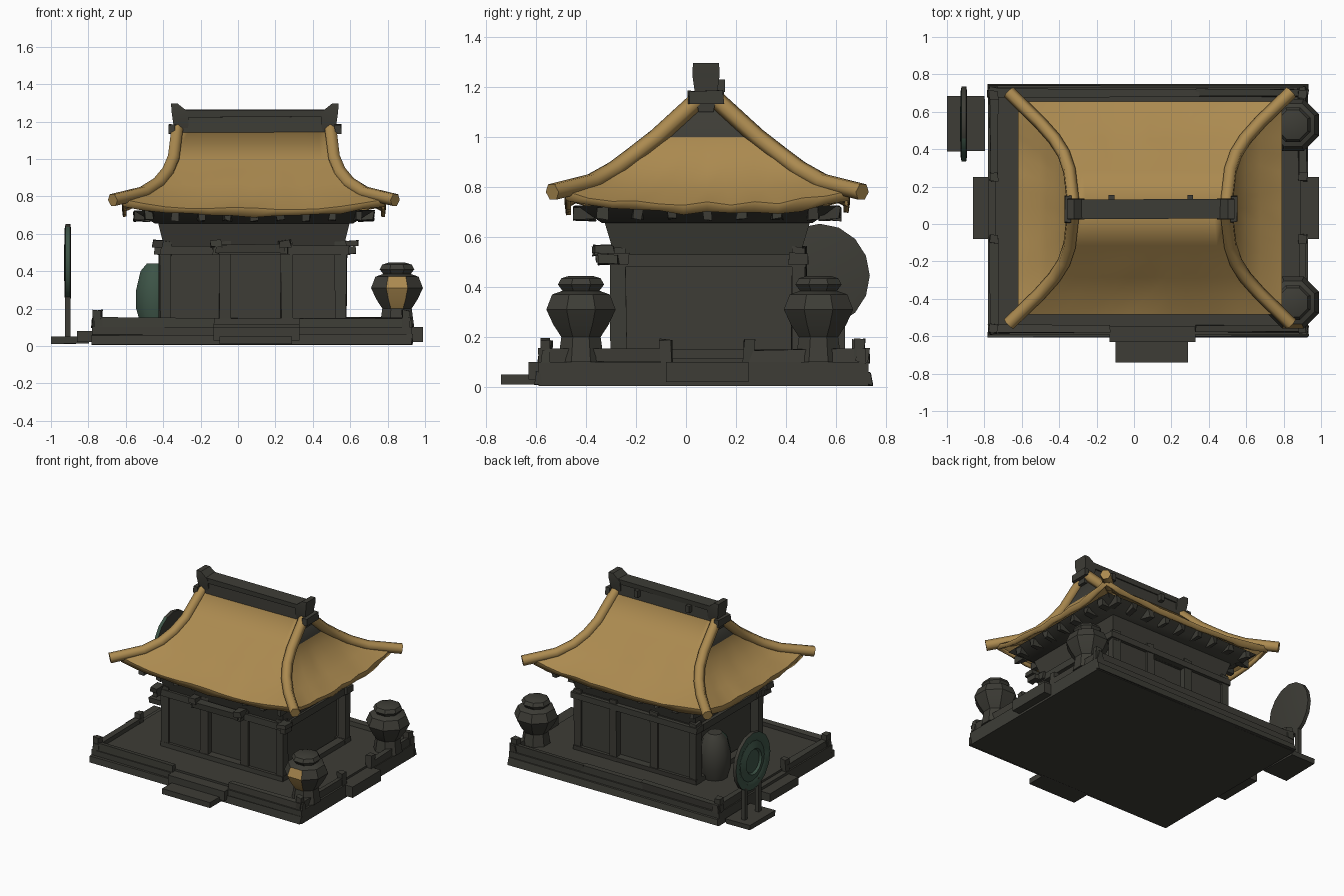
import bpy, bmesh, math, random
from mathutils import Vector

random.seed(4)
cube = bpy.data.objects.get("Cube")
if cube:
    bpy.data.objects.remove(cube, do_unlink=True)


def material(name, rgb):
    m = bpy.data.materials.new(name)
    m.use_nodes = True
    m.diffuse_color = (*rgb, 1)
    bsdf = m.node_tree.nodes["Principled BSDF"]
    bsdf.inputs["Base Color"].default_value = (*rgb, 1)
    bsdf.inputs["Roughness"].default_value = 0.9
    return m


DARK = material("dark timber", (0.047, 0.046, 0.037))
GOLD = material("golden thatch", (0.41, 0.255, 0.08))
GREEN = material("aged green", (0.046, 0.088, 0.062))
CX, CY = 0.085, 0.085  # centre of the house
parts = []


def finish(name, bm, mats):
    bmesh.ops.recalc_face_normals(bm, faces=bm.faces)
    me = bpy.data.meshes.new(name)
    bm.to_mesh(me)
    bm.free()
    ob = bpy.data.objects.new(name, me)
    bpy.context.collection.objects.link(ob)
    for m in mats:
        me.materials.append(m)
    parts.append(ob)
    return ob


def loft(name, rings, mats=(DARK,), caps=True, rule=None):
    """Skin a stack of point rings; rule picks each face's material."""
    bm = bmesh.new()
    rows = [[bm.verts.new(p) for p in r] for r in rings]
    n = len(rows[0])
    for a, b in zip(rows, rows[1:]):
        for i in range(n):
            j = (i + 1) % n
            bm.faces.new((a[i], a[j], b[j], b[i]))
    if caps:
        bm.faces.new(rows[0])
        bm.faces.new(rows[-1])
    bmesh.ops.recalc_face_normals(bm, faces=bm.faces)
    if rule:
        for f in bm.faces:
            f.material_index = rule(f.normal, f.calc_center_median())
    return finish(name, bm, mats)


def rect(cx, cy, hx, hy, z):
    return [(cx + sx * hx, cy + sy * hy, z)
            for sx, sy in ((-1, -1), (1, -1), (1, 1), (-1, 1))]


def box(name, x0, x1, y0, y1, z0, z1, wob=0.0):
    """Box with optional slight hand-hewn irregularity."""
    rings = [rect((x0 + x1) / 2, (y0 + y1) / 2, (x1 - x0) / 2, (y1 - y0) / 2, z)
             for z in (z0, z1)]
    if wob:
        rings = [[tuple(c + random.uniform(-wob, wob) for c in p) for p in r] for r in rings]
    return loft(name, rings)


def frustum(name, a, b):
    return loft(name, [rect(CX, CY, hx, hy, z) for z, hx, hy in (a, b)])


def lathe(name, x, y, profile, sides=8, mats=(DARK,), rule=None):
    step = math.tau / sides
    rings = [[(x + r * math.cos((i + 0.5) * step), y + r * math.sin((i + 0.5) * step), z)
              for i in range(sides)] for z, r in profile]
    return loft(name, rings, mats, rule=rule)


def tube(name, points, radius, mat):
    cu = bpy.data.curves.new(name, "CURVE")
    cu.dimensions = "3D"
    cu.bevel_depth = radius
    cu.bevel_resolution = 1
    cu.use_fill_caps = True
    sp = cu.splines.new("POLY")
    sp.points.add(len(points) - 1)
    for p, co in zip(sp.points, points):
        p.co = (*co, 1)
    cu.materials.append(mat)
    ob = bpy.data.objects.new(name, cu)
    bpy.context.collection.objects.link(ob)


# Platform, steps and rim
X0, X1, Y0, Y1 = -0.78, 0.93, -0.59, 0.73
box("platform", X0, X1, Y0, Y1, 0.005, 0.1)
box("deck", X0 + 0.04, X1 - 0.04, Y0 + 0.04, Y1 - 0.04, 0.09, 0.115)
box("front_step", -0.1, 0.29, -0.74, Y0, 0.01, 0.05)
box("front_upper_step", -0.13, 0.33, -0.63, -0.55, 0.03, 0.1)
box("left_step", 0.9, 0.99, -0.08, 0.25, 0.02, 0.1)
box("right_step", -0.86, X0, -0.08, 0.25, 0.02, 0.08)
for y, label in ((Y0, "front"), (Y1, "back")):
    box(label + "_sill", X0, X1, y - 0.012, y + 0.012, 0.01, 0.06, 0.006)
    for a, b, side in ((X0, -0.13, "right"), (0.33, X1, "left")):
        inner = y + 0.03 if y < 0 else y - 0.03
        box(f"{label}_{side}_rail", a, b, inner - 0.02, inner + 0.02, 0.1, 0.15, 0.006)
box("back_middle_rail", -0.15, 0.35, Y1 - 0.05, Y1 - 0.01, 0.1, 0.15)
for x, label in ((X0 + 0.03, "right"), (X1 - 0.03, "left")):
    for a, b, end in ((Y0, -0.08, "front"), (0.25, Y1, "back")):
        box(f"{label}_{end}_side_rail", x - 0.02, x + 0.02, a, b, 0.1, 0.15, 0.006)
    for y in (Y0 + 0.03, -0.08, 0.25, Y1 - 0.04):
        box(label + "_rail_post", x - 0.022, x + 0.022, y - 0.022, y + 0.022, 0.05, 0.19, 0.006)

# House walls, posts and beams
box("house_core", -0.35, 0.5, -0.25, 0.43, 0.1, 0.62)
for y, label in ((-0.27, "front"), (0.45, "back")):
    for x in (-0.39, -0.07, 0.26, 0.55):
        box(label + "_post", x - 0.03, x + 0.03, y - 0.03, y + 0.03, 0.1, 0.56, 0.005)
    for x in (-0.23, 0.405):
        box(label + "_panel", x - 0.16, x + 0.16, y - 0.015, y + 0.015, 0.1, 0.54)
    box(label + "_floor_beam", -0.42, 0.58, y - 0.035, y + 0.035, 0.1, 0.15, 0.004)
    box(label + "_lintel", -0.43, 0.6, y - 0.04, y + 0.04, 0.49, 0.535, 0.004)
for x, label in ((0.55, "left"), (-0.39, "right")):
    box(label + "_side_lintel", x - 0.03, x + 0.03, -0.3, 0.48, 0.48, 0.53)
    box(label + "_side_sill", x - 0.03, x + 0.03, -0.3, 0.48, 0.1, 0.15)
box("porch_beam", -0.12, 0.25, -0.36, -0.3, 0.5, 0.545, 0.005)
for x in (-0.43, -0.12, 0.25, 0.61):
    box("bracket", x - 0.03, x + 0.03, -0.37, -0.29, 0.53, 0.565, 0.008)
    box("bracket_arm", x - 0.018, x + 0.018, -0.35, -0.27, 0.49, 0.53, 0.005)
frustum("frieze", (0.49, 0.47, 0.36), (0.69, 0.52, 0.42))
frustum("soffit", (0.655, 0.53, 0.42), (0.725, 0.645, 0.52))
for sy in (-1, 1):
    for i in range(9):
        x = CX + (i - 4) * 0.14
        y = CY + sy * 0.49
        box("rafter_end", x - 0.02, x + 0.02, y - 0.04, y + 0.04, 0.67, 0.72, 0.008)
for sx in (-1, 1):
    for i in range(7):
        x, y = CX + sx * 0.6, CY + (i - 3) * 0.14
        box("rafter_end", x - 0.04, x + 0.04, y - 0.02, y + 0.02, 0.67, 0.72, 0.008)

# Curved thatched roof: height, half width, half depth, corner lift
LEVELS = [(0.695, 0.70, 0.565, 0.05), (0.735, 0.705, 0.57, 0.05), (0.79, 0.59, 0.46, 0.03),
          (0.86, 0.51, 0.37, 0.01), (0.93, 0.46, 0.29, 0), (1.0, 0.43, 0.2, 0),
          (1.16, 0.41, 0.025, 0)]


def roof_ring(level, index, n=12):
    z, hx, hy, lift = level
    corners = [Vector(c) for c in rect(CX, CY, hx, hy, z)]
    pts = []
    for k in range(4):
        for i in range(n):
            p = corners[k].lerp(corners[(k + 1) % 4], i / n)
            p.z += lift * abs(2 * i / n - 1) ** 3
            if index < 4 and i:
                p.z += random.uniform(-0.009, 0.009)
            pts.append(p)
    return pts


roof = loft("roof", [roof_ring(l, i) for i, l in enumerate(LEVELS)], (GOLD, DARK), False,
            lambda n, c: 1 if c.z > 1.0 and abs(n.x) > 0.8 else 0)
solid = roof.modifiers.new("thickness", "SOLIDIFY")
solid.thickness = 0.02
for sx in (-1, 1):
    for sy in (-1, 1):
        path = [(CX + sx * 0.755, CY + sy * 0.62, 0.78)]
        path += [(CX + sx * hx, CY + sy * hy, z + lift) for z, hx, hy, lift in LEVELS[2:]]
        tube("hip_ridge", path, 0.036, GOLD)

# Ridge beam with flared ends
RY = 0.08
box("ridge_beam", -0.31, 0.51, RY - 0.04, RY + 0.04, 1.14, 1.255, 0.004)
box("ridge_cap", -0.29, 0.49, RY - 0.05, RY + 0.05, 1.225, 1.26, 0.004)
for sx in (-1, 1):
    cx = 0.09 + sx * 0.395
    loft("ridge_horn", [rect(cx + sx * dx, RY, w, d, z) for z, dx, w, d in (
        (1.1, 0.01, 0.03, 0.03), (1.18, 0.0, 0.04, 0.045),
        (1.25, 0.005, 0.045, 0.055), (1.295, 0.035, 0.018, 0.052))])
    box("ridge_end_bar", cx + sx * 0.05 - 0.018, cx + sx * 0.05 + 0.018,
        RY - 0.07, RY + 0.07, 1.135, 1.185, 0.004)
for x in (-0.12, 0.3):
    box("ridge_peg", x - 0.015, x + 0.015, RY, RY + 0.075, 1.18, 1.23)

# Pots
POT = [(0.1, 0.1), (0.2, 0.085), (0.25, 0.12), (0.31, 0.15), (0.37, 0.125), (0.385, 0.08),
       (0.41, 0.1), (0.435, 0.085), (0.445, 0.05)]
lathe("front_pot", 0.85, -0.42, POT, mats=(DARK, GOLD),
      rule=lambda n, c: int(n.y < -0.6 and abs(n.x) < 0.25 and 0.22 < c.z < 0.36))
lathe("back_pot", 0.85, 0.53, POT)
lathe("side_jar", -0.44, 0.29, [(0.1, 0.08), (0.2, 0.11), (0.3, 0.11), (0.4, 0.085),
      (0.44, 0.05)], 10, (DARK, GREEN), lambda n, c: int(n.y < -0.1))

# Gong on its stand
box("gong_stand_base", -1.0, -0.8, 0.39, 0.68, 0.015, 0.05, 0.005)
for y in (0.46, 0.62):
    box("gong_leg", -0.925, -0.895, y - 0.015, y + 0.015, 0.04, 0.3)


def gong_ring(x, scale):
    return [(x, 0.535 + 0.2 * scale * math.cos(i * math.tau / 16),
             0.445 + 0.208 * scale * math.sin(i * math.tau / 16)) for i in range(16)]


loft("gong", [gong_ring(x, s) for x, s in ((-0.915, 0.4), (-0.93, 0.45), (-0.915, 0.7),
     (-0.928, 0.85), (-0.922, 1), (-0.897, 1), (-0.892, 0.85))], (DARK, GREEN),
     rule=lambda n, c: int(n.x < -0.1 or (n.y < -0.3 and c.x < -0.89)))

# Soft shading with crisp edges
bpy.ops.object.select_all(action="DESELECT")
for ob in parts:
    ob.select_set(True)
bpy.context.view_layer.objects.active = parts[0]
bpy.ops.object.shade_smooth_by_angle(angle=math.radians(35))
